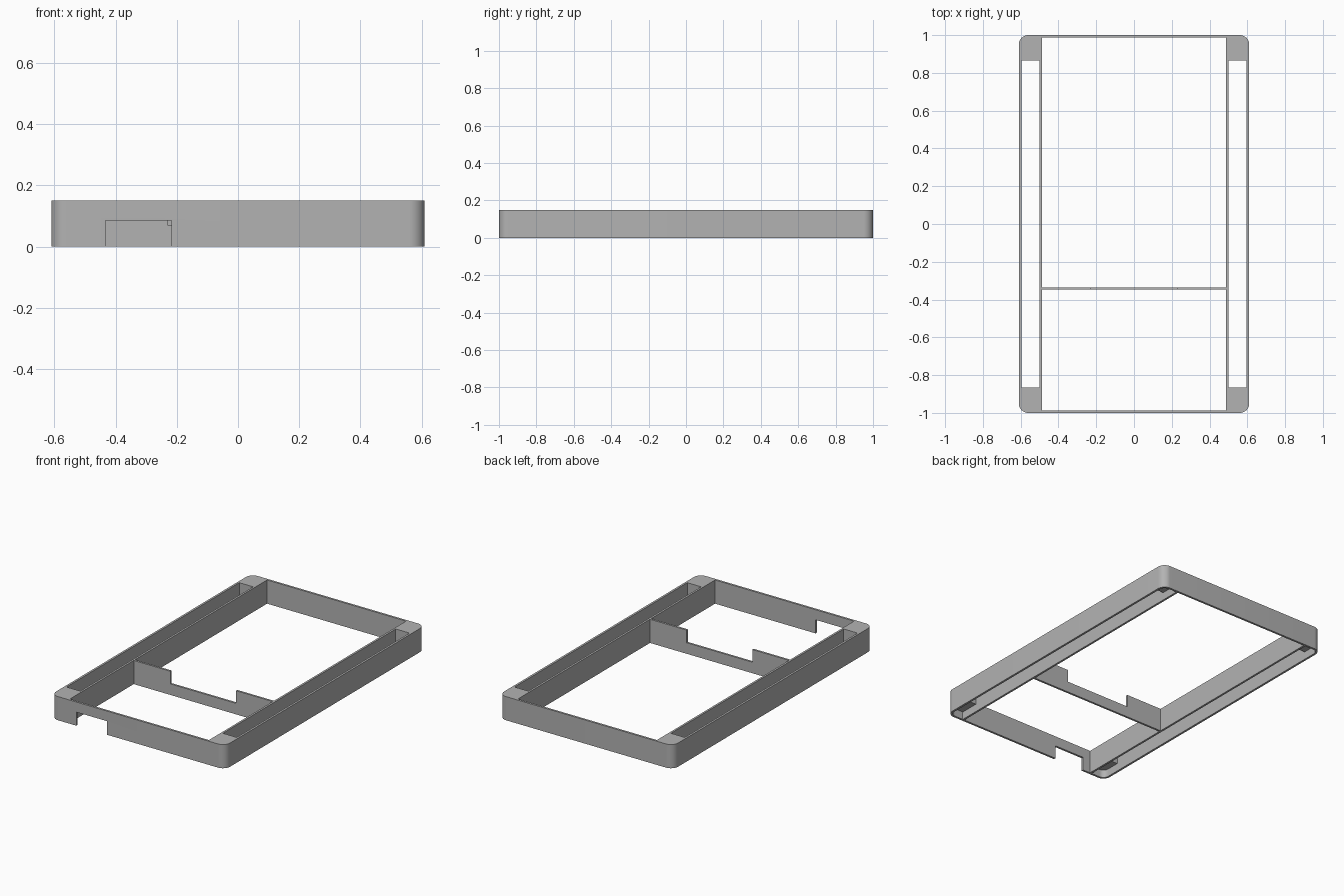
import bpy, bmesh
from math import sin, cos, pi

if "Cube" in bpy.data.objects:
    bpy.data.objects.remove(bpy.data.objects["Cube"])

W, L, H = 0.61, 1.0, 0.15      # half width, half length, height
T = 0.0135                     # wall thickness
RADIUS = 0.05                  # outer corner radius
INNER, CHANNEL = 0.487, 0.50   # faces of the inner side walls
SLOT = 0.865                   # half length of the side slots
BLOCK_Z = 0.05                 # underside of the corner blocks

grey = bpy.data.materials.new("light grey")
grey.use_nodes = True
colour = (0.45, 0.45, 0.45, 1)
grey.diffuse_color = colour
grey.node_tree.nodes["Principled BSDF"].inputs["Base Color"].default_value = colour


def prism(name, outline, start, end, axis="z"):
    """Extrude a flat outline along z, or an x-z outline along y."""
    bm = bmesh.new()
    place = (lambda p, d: (p[0], p[1], d)) if axis == "z" else (lambda p, d: (p[0], d, p[1]))
    low = [bm.verts.new(place(p, start)) for p in outline]
    high = [bm.verts.new(place(p, end)) for p in outline]
    bm.faces.new(low)
    bm.faces.new(high)
    for i in range(len(low)):
        j = (i + 1) % len(low)
        bm.faces.new((low[i], low[j], high[j], high[i]))
    bmesh.ops.recalc_face_normals(bm, faces=bm.faces)
    mesh = bpy.data.meshes.new(name)
    bm.to_mesh(mesh)
    bm.free()
    mesh.materials.append(grey)
    obj = bpy.data.objects.new(name, mesh)
    bpy.context.collection.objects.link(obj)
    return obj


def rect(x0, x1, y0, y1):
    return [(x0, y0), (x1, y0), (x1, y1), (x0, y1)]


def corner(x, y, r, first):
    """Quarter arc around a corner centre, starting at angle first."""
    steps = 12
    return [(x + r * cos(first + pi / 2 * i / steps), y + r * sin(first + pi / 2 * i / steps))
            for i in range(steps + 1)]


# Outer body with rounded corners
cx, cy = W - RADIUS, L - RADIUS
body = (corner(cx, cy, RADIUS, 0) + corner(-cx, cy, RADIUS, pi / 2)
        + corner(-cx, -cy, RADIUS, pi) + corner(cx, -cy, RADIUS, 1.5 * pi))
frame = prism("frame", body, 0, H)

# Central opening and front cable notch
cutters = [prism("opening_cutter", rect(-INNER, INNER, T - L, L - T), -0.1, H + 0.1),
           prism("notch_cutter", rect(-0.433, -0.218, -0.1, 0.086), -L - 0.1, -L + 0.1, "y")]

# Side slots through the top, and longer pockets under the corner blocks
r = RADIUS - T
pocket = ([(CHANNEL, T - L)] + corner(cx, -cy, r, 1.5 * pi)
          + corner(cx, cy, r, 0) + [(CHANNEL, L - T)])
slot = rect(CHANNEL, W - T, -SLOT, SLOT)
for side in (1, -1):
    cutters.append(prism("slot_cutter", [(side * x, y) for x, y in slot], -0.1, H + 0.1))
    cutters.append(prism("pocket_cutter", [(side * x, y) for x, y in pocket], -0.1, BLOCK_Z))

for cutter in cutters:
    cutter.hide_render = True
    cut = frame.modifiers.new(cutter.name, "BOOLEAN")
    cut.operation = "DIFFERENCE"
    cut.solver = "EXACT"
    cut.object = cutter

# Bake the cuts and discard the cutters
graph = bpy.context.evaluated_depsgraph_get()
baked = bpy.data.meshes.new_from_object(frame.evaluated_get(graph))
frame.modifiers.clear()
frame.data = baked
for cutter in cutters:
    bpy.data.objects.remove(cutter)

# Cross divider with a wide gap in its top edge
gap, sill = 0.23, 0.07
prism("divider", [(-INNER, 0), (INNER, 0), (INNER, H), (gap, H), (gap, sill),
                  (-gap, sill), (-gap, H), (-INNER, H)], -0.348, -0.335, "y")

# Smooth rounded corners, sharp edges elsewhere
bpy.ops.object.select_all(action="DESELECT")
frame.select_set(True)
bpy.context.view_layer.objects.active = frame
bpy.ops.object.shade_smooth_by_angle()
